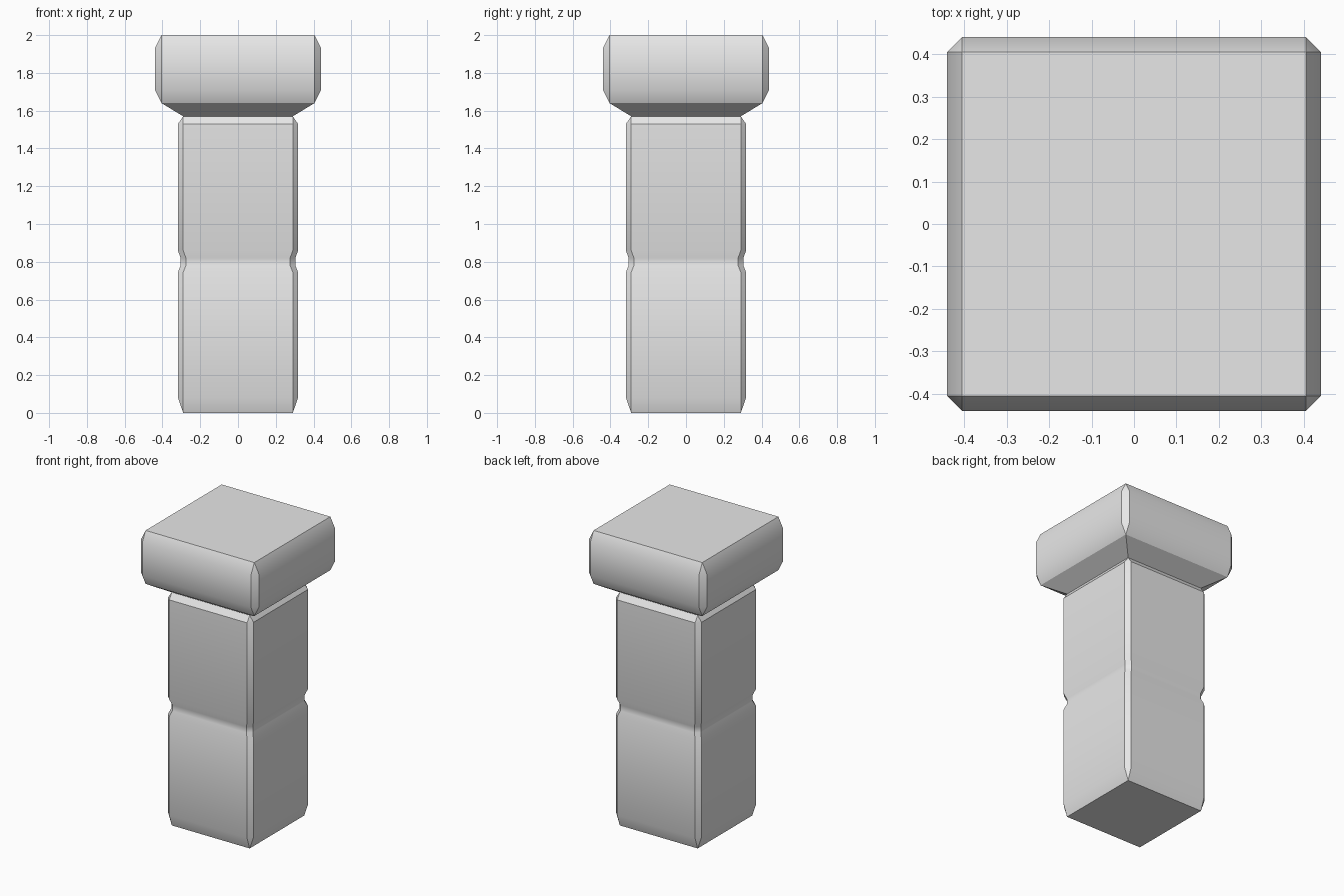
import bpy
import bmesh
import math

cube = bpy.data.objects.get("Cube")
if cube:
    bpy.data.objects.remove(cube, do_unlink=True)

stone = bpy.data.materials.new("light_grey")
stone.use_nodes = True
grey = (0.8, 0.8, 0.8, 1)
stone.diffuse_color = grey
stone.node_tree.nodes["Principled BSDF"].inputs["Base Color"].default_value = grey


def ring(bm, outer, flat, z):
    """Square outline with chamfered corners; a plain square if outer == flat."""
    corners = [(outer, flat), (flat, outer)] if outer > flat else [(outer, outer)]
    verts = []
    for quarter in range(4):
        for x, y in corners:
            for _ in range(quarter):
                x, y = -y, x
            verts.append(bm.verts.new((x, y, z)))
    # A plain square uses each corner twice so that all rings pair up
    return verts if len(corners) == 2 else [v for v in verts for _ in range(2)]


def loft(name, profile, cap_bottom=False, cap_top=False):
    """Skin a stack of (outer, flat, z) rings."""
    bm = bmesh.new()
    rings = [ring(bm, *p) for p in profile]
    for low, high in zip(rings, rings[1:]):
        for i in range(8):
            j = (i + 1) % 8
            face = list(dict.fromkeys((low[i], low[j], high[j], high[i])))
            if len(face) > 2:
                bm.faces.new(face)
    if cap_bottom:
        bm.faces.new(list(dict.fromkeys(reversed(rings[0]))))
    if cap_top:
        bm.faces.new(list(dict.fromkeys(rings[-1])))
    mesh = bpy.data.meshes.new(name)
    bm.to_mesh(mesh)
    bm.free()
    mesh.materials.append(stone)
    obj = bpy.data.objects.new(name, mesh)
    bpy.context.collection.objects.link(obj)
    bpy.ops.object.select_all(action='DESELECT')
    obj.select_set(True)
    bpy.context.view_layer.objects.active = obj
    bpy.ops.object.shade_smooth_by_angle(angle=math.radians(30))
    return obj


# Shaft with a shallow groove around its middle
W, F = 0.318, 0.29
loft("post_shaft", [
    (F, F, 0), (W, F, 0.08),
    (W, F, 0.745), (W - 0.014, F - 0.014, 0.78),
    (W - 0.014, F - 0.014, 0.82), (W, F, 0.86),
    (W, F, 1.53), (F, F, 1.57),
], cap_bottom=True)

# Wide block on top, flaring out from the shaft
W, C = 0.44, 0.405
loft("post_cap", [
    (F, F, 1.57), (C, C, 1.64), (W, C, 1.71),
    (W, C, 1.93), (C, C, 2.0),
], cap_top=True)
